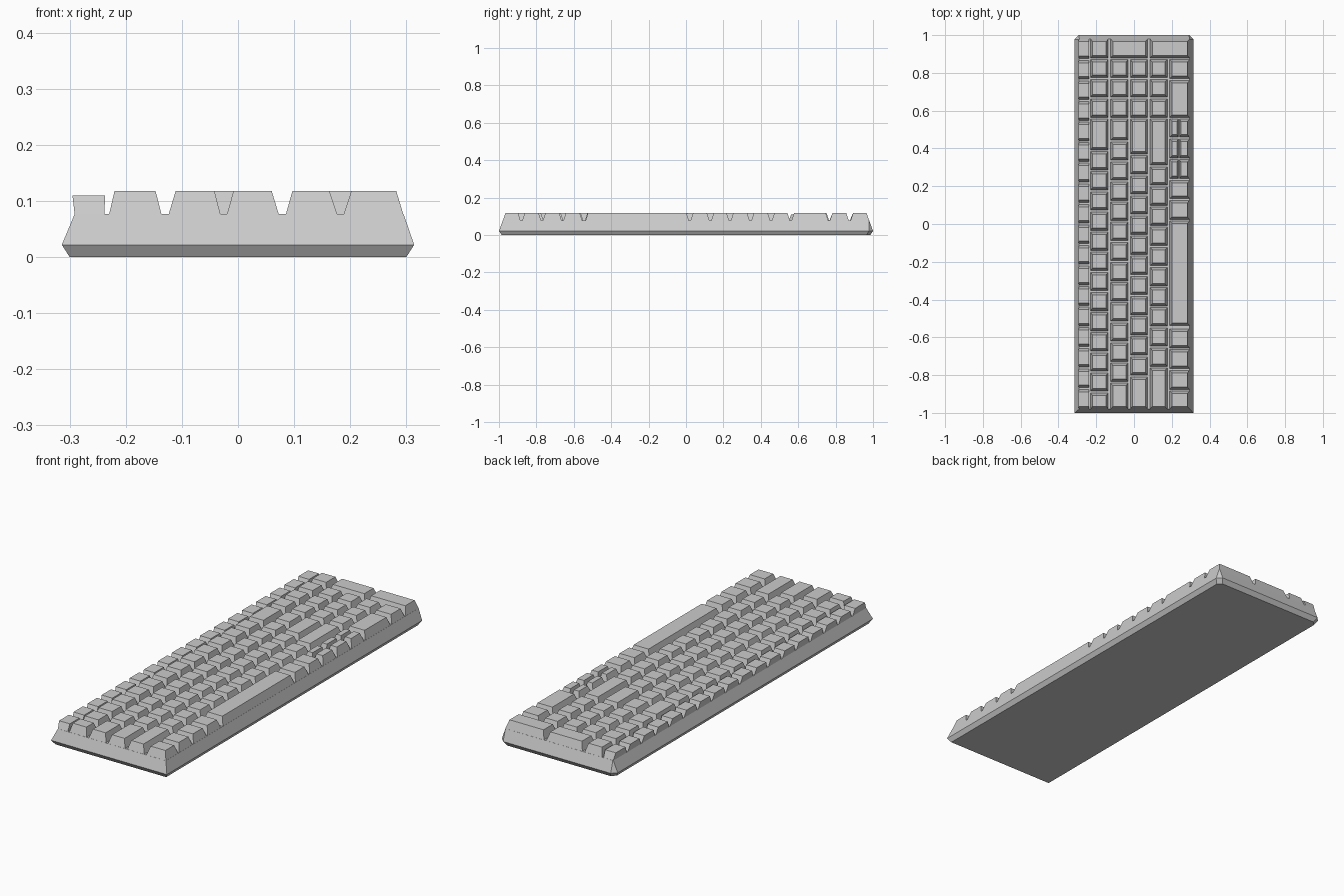
import bpy, bmesh

if "Cube" in bpy.data.objects:
    bpy.data.objects.remove(bpy.data.objects["Cube"])

FLOOR, TOP = 0.077, 0.118


def make_object(name, bm):
    bmesh.ops.recalc_face_normals(bm, faces=bm.faces)
    mesh = bpy.data.meshes.new(name)
    bm.to_mesh(mesh)
    bm.free()
    bpy.context.collection.objects.link(bpy.data.objects.new(name, mesh))


def loft(bm, rings):
    loops = [[bm.verts.new(p) for p in r] for r in rings]
    n = len(loops[0])
    for a, b in zip(loops, loops[1:]):
        for i in range(n):
            bm.faces.new((a[i], a[(i + 1) % n], b[(i + 1) % n], b[i]))
    bm.faces.new(loops[0][::-1])
    bm.faces.new(loops[-1])


def case_ring(x0, x1, y, c, z):
    # square front corners, clipped back corners
    return [(x0, -y, z), (x1, -y, z), (x1, y - c, z), (x1 - c, y, z),
            (x0 + c, y, z), (x0, y - c, z)]


# Case
bm = bmesh.new()
loft(bm, [case_ring(-.30, .30, .985, .02, 0),
          case_ring(-.314, .314, 1, .022, .022),
          case_ring(-.291, .295, .98, .002, FLOOR)])
make_object("case", bm)


def span(lo, hi, outer_lo, outer_hi):
    """Base and top extents of one key between two groove centres or the rim."""
    return ((lo if outer_lo else lo + .004, hi if outer_hi else hi - .004),
            (lo + .015 if outer_lo else lo + .018, hi - .015 if outer_hi else hi - .018))


def key(bm, xb, xt, lo, hi, top=TOP):
    yb, yt = span(lo, hi, lo < -.975, hi > .975)
    rings = []
    for (x0, x1), (y0, y1), z in ((xb, yb, FLOOR - .002), (xt, yt, top)):
        rings.append([(x0, y0, z), (x1, y0, z), (x1, y1, z), (x0, y1, z)])
    loft(bm, rings)


def key_row(name, xb, xt, cuts, top=TOP):
    bm = bmesh.new()
    for lo, hi in zip(cuts, cuts[1:]):
        key(bm, xb, xt, lo, hi, top)
    make_object(name, bm)


def run(start, count, step=.1065):
    return [start + i * step for i in range(count)]


# Function row: lower keys with nearly upright sides
key_row("function_keys", (-.291, -.238), (-.295, -.237),
        [-.98 + i * 1.96 / 18 for i in range(19)], .11)

# Base and top extents across each main row
X = [((-.230, -.136), (-.220, -.147)),
     ((-.124, -.031), (-.111, -.042)),
     ((-.020, .073), (-.008, .060)),
     ((.085, .177), (.097, .163)),
     ((.188, .295), (.202, .282))]
PAD = [.56, .667, .77, .875]

# Main rows, each staggered, then the number pad
key_row("number_keys", *X[0], [-.98] + run(-.89, 13) + PAD + [.98])
key_row("upper_letter_keys", *X[1], [-.98] + run(-.838, 13) + PAD)
key_row("home_letter_keys", *X[2], [-.98] + run(-.805, 12) + PAD)
key_row("lower_letter_keys", *X[3], [-.98] + run(-.758, 11) + PAD)
key_row("bottom_left_keys", *X[4], [-.98, -.88, -.77, -.66, -.55])
key_row("space_bar", *X[4], [-.542, .02])
key_row("bottom_right_keys", *X[4], [.02, .13, .235])
key_row("pad_bottom_keys", *X[4], [.56, .765, .875])

# Half-depth arrow keys
ARROWS = [.235, .345, .455, .56]
key_row("arrow_keys_upper", (.188, .235), (.202, .228), ARROWS)
key_row("arrow_keys_lower", (.240, .295), (.248, .282), ARROWS)

# Double-length keys at the back of the number pad
for i, name in ((1, "pad_tall_key_left"), (3, "pad_tall_key_right")):
    key_row(name, (X[i][0][0], X[i + 1][0][1]), (X[i][1][0], X[i + 1][1][1]), [.875, .98])
